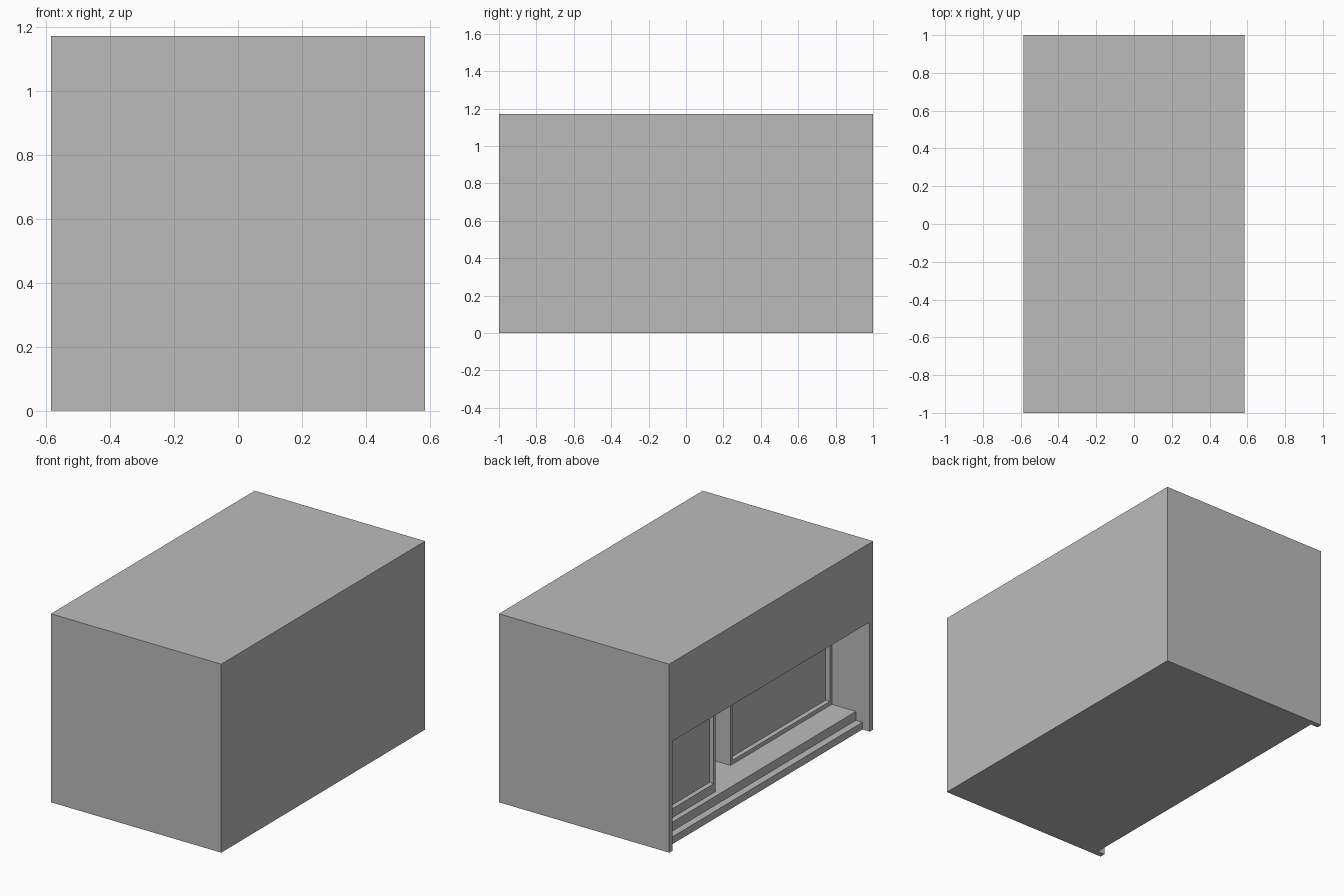
import bpy
import bmesh
from mathutils import Vector

if "Cube" in bpy.data.objects:
    bpy.data.objects.remove(bpy.data.objects["Cube"], do_unlink=True)

HALF_W, HALF_L, HEIGHT = 0.585, 1.0, 1.17
PIER = 0.033        # width of the end piers beside the shopfront
TOP = 0.68          # underside of the fascia
FLOOR = 0.1         # porch floor level
DEPTH = 0.42        # depth of the porch at the doorway

grey = bpy.data.materials.new("plain_grey")
grey.use_nodes = True
colour = (0.5, 0.5, 0.5, 1)
grey.diffuse_color = colour
grey.node_tree.nodes["Principled BSDF"].inputs["Base Color"].default_value = colour


def finish(name, bm):
    bmesh.ops.recalc_face_normals(bm, faces=bm.faces)
    mesh = bpy.data.meshes.new(name)
    bm.to_mesh(mesh)
    bm.free()
    mesh.materials.append(grey)
    obj = bpy.data.objects.new(name, mesh)
    bpy.context.collection.objects.link(obj)
    return obj


def prism(outline, y0, y1):
    """Extrude an (inset, z) outline along y; inset runs inward from the shopfront."""
    bm = bmesh.new()
    face = bm.faces.new([bm.verts.new((u - HALF_W, y0, z)) for u, z in outline])
    grown = bmesh.ops.extrude_face_region(bm, geom=[face])["geom"]
    verts = [g for g in grown if isinstance(g, bmesh.types.BMVert)]
    bmesh.ops.translate(bm, verts=verts, vec=(0, y1 - y0, 0))
    bmesh.ops.recalc_face_normals(bm, faces=bm.faces)
    return bm


def rectangle(u0, u1, z0, z1):
    return [(u0, z0), (u1, z0), (u1, z1), (u0, z1)]


def framed_panel(name, front, back, y0, y1, frame, sill, recess):
    """Block whose street face has a frame and a set-back pane."""
    bm = prism(rectangle(front, back, FLOOR, TOP), y0, y1)
    pane = min(bm.faces, key=lambda f: f.calc_center_median().x)
    bmesh.ops.inset_region(bm, faces=[pane], thickness=frame)
    low = min(v.co.z for v in pane.verts)
    for v in pane.verts:
        if v.co.z < low + 0.01:
            v.co.z = FLOOR + sill
    inner = bmesh.ops.extrude_face_region(bm, geom=[pane])["geom"]
    if pane.is_valid:
        bmesh.ops.delete(bm, geom=[pane], context="FACES_ONLY")
    verts = [g for g in inner if isinstance(g, bmesh.types.BMVert)]
    bmesh.ops.translate(bm, verts=verts, vec=Vector((recess, 0, 0)))
    return finish(name, bm)


# Solid building with a stepped porch cut out of its long side
building = finish("building_shell", prism(rectangle(0, 2 * HALF_W, 0, HEIGHT), -HALF_L, HALF_L))
porch = [(-0.1, -0.1), (0.05, -0.1), (0.05, 0.045), (0.095, 0.045),
         (0.095, FLOOR), (DEPTH, FLOOR), (DEPTH, TOP), (-0.1, TOP)]
cutter = finish("porch_cutter", prism(porch, PIER - HALF_L, HALF_L - PIER))
cutter.hide_render = True
cutter.hide_viewport = True
cut = building.modifiers.new("porch", "BOOLEAN")
cut.operation = "DIFFERENCE"
cut.solver = "EXACT"
cut.object = cutter
bpy.context.view_layer.objects.active = building
bpy.ops.object.modifier_apply(modifier=cut.name)
bpy.data.objects.remove(cutter, do_unlink=True)

# Shop windows either side of the set-back door
framed_panel("small_window", 0.13, DEPTH, 0.36, HALF_L - PIER, 0.025, 0.055, 0.03)
framed_panel("large_window", 0.26, DEPTH, PIER - HALF_L, 0.027, 0.025, 0.025, 0.03)
framed_panel("door", DEPTH - 0.04, DEPTH, 0.027, 0.36, 0.025, 0.025, 0.03)
